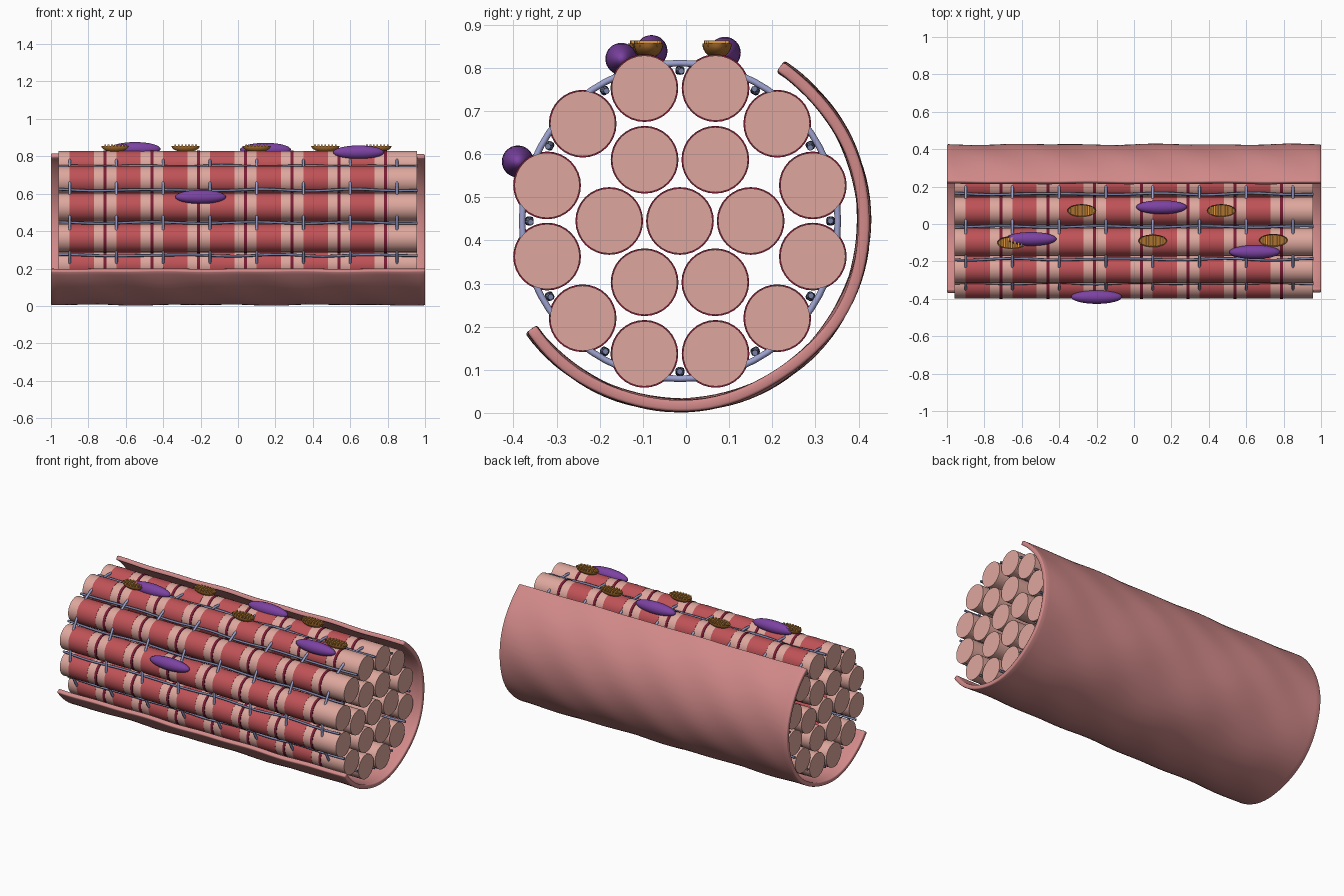
import bpy, bmesh, math, random
from mathutils import Vector, Matrix

if "Cube" in bpy.data.objects:
    bpy.data.objects.remove(bpy.data.objects["Cube"], do_unlink=True)

random.seed(4)
AXIS_Y, AXIS_Z = -0.014, 0.445


def material(name, rgb):
    m = bpy.data.materials.new(name)
    m.use_nodes = True
    m.diffuse_color = (*rgb, 1)
    bsdf = next(n for n in m.node_tree.nodes if n.type == "BSDF_PRINCIPLED")
    bsdf.inputs["Base Color"].default_value = (*rgb, 1)
    return m


pale_pink = material("pale pink", (0.73, 0.39, 0.34))
band_red = material("band red", (0.52, 0.085, 0.095))
maroon = material("maroon", (0.2, 0.012, 0.035))
sheath_pink = material("sheath pink", (0.64, 0.25, 0.25))
lavender = material("lavender", (0.34, 0.36, 0.62))
slate = material("slate blue", (0.19, 0.22, 0.38))
purple = material("purple", (0.2, 0.055, 0.36))
brown = material("orange brown", (0.42, 0.17, 0.03))
amber = material("amber", (0.72, 0.32, 0.06))


def polar(x, radius, angle):
    return Vector((x, AXIS_Y + radius * math.cos(angle), AXIS_Z + radius * math.sin(angle)))


def add_object(name, data, mats=(), location=(0, 0, 0)):
    ob = bpy.data.objects.new(name, data)
    for m in mats:
        data.materials.append(m)
    ob.location = location
    bpy.context.collection.objects.link(ob)
    return ob


def mesh_from(bm, name):
    bmesh.ops.recalc_face_normals(bm, faces=bm.faces)
    me = bpy.data.meshes.new(name)
    bm.to_mesh(me)
    bm.free()
    return me


def smooth(ob, degrees=35):
    bpy.ops.object.select_all(action="DESELECT")
    ob.select_set(True)
    bpy.context.view_layer.objects.active = ob
    bpy.ops.object.shade_smooth_by_angle(angle=math.radians(degrees))


# Striped fibre: a stepped cylinder along x with red bands and thin dark discs
PALE, RED, DARK = 0, 1, 2
steps, x = [], -0.96
for k in range(7):
    start = -0.9 + 0.25 * k
    for a, b, r, mat in ((start, start + 0.13, 0.0765, RED),
                         (start + 0.181, start + 0.197, 0.0785, DARK)):
        steps += [(x, a, 0.0755, PALE), (a, b, r, mat)]
        x = b
steps.append((x, 0.958, 0.0755, PALE))

SIDES = 32
bm = bmesh.new()
previous, previous_step = None, None
for step in steps:
    x0, x1, r, mat = step
    rings = []
    for px in (x0, x1):
        rings.append([bm.verts.new((px, r * math.cos(math.tau * i / SIDES),
                                    r * math.sin(math.tau * i / SIDES))) for i in range(SIDES)])
    pairs = [(rings[0], rings[1], mat)]
    if previous:
        pairs.append((previous, rings[0], max(mat, previous_step[3])))
    else:
        bm.faces.new(rings[0])
    for a, b, index in pairs:
        for i in range(SIDES):
            j = (i + 1) % SIDES
            bm.faces.new((a[i], a[j], b[j], b[i])).material_index = index
    previous, previous_step = rings[1], step
bm.faces.new(previous)
fibre_mesh = mesh_from(bm, "fibre")
for m in (pale_pink, band_red, maroon):
    fibre_mesh.materials.append(m)

# Bundle: one core fibre, six around it, twelve outside
for label, count, radius, offset in (("core", 1, 0, 0), ("inner", 6, 0.164, 0), ("outer", 12, 0.319, 15)):
    for k in range(count):
        place = polar(0, radius, math.radians(offset) + math.tau * k / count)
        fibre = add_object(f"{label}_fibre_{k + 1}", fibre_mesh, location=place)
smooth(fibre)

# Outer sheath: open wavy shell with thickness
ROWS, COLS = 60, 64
bm = bmesh.new()
grid = []
for i in range(ROWS + 1):
    px = -1 + 2 * i / ROWS
    row = []
    for j in range(COLS + 1):
        angle = math.radians(-144 + 201 * j / COLS)
        wave = 0.0022 * math.sin(9 * px + 4 * angle) + 0.0018 * math.sin(17 * px - 7 * angle)
        row.append(bm.verts.new(polar(px, 0.427 + wave, angle)))
    grid.append(row)
for i in range(ROWS):
    for j in range(COLS):
        bm.faces.new((grid[i][j], grid[i + 1][j], grid[i + 1][j + 1], grid[i][j + 1]))
sheath = add_object("outer_sheath", mesh_from(bm, "outer_sheath"), [sheath_pink])
solid = sheath.modifiers.new("thickness", "SOLIDIFY")
solid.thickness, solid.offset = 0.026, 0
bevel = sheath.modifiers.new("soft_rim", "BEVEL")
bevel.width, bevel.segments, bevel.limit_method = 0.006, 2, "ANGLE"
bevel.angle_limit = math.radians(50)
smooth(sheath, 50)


def tubes(name, paths, thickness, mat, cyclic):
    cu = bpy.data.curves.new(name, "CURVE")
    cu.dimensions = "3D"
    cu.bevel_depth, cu.bevel_resolution = thickness, 2
    cu.use_fill_caps = True
    for path in paths:
        spline = cu.splines.new("POLY")
        spline.points.add(len(path) - 1)
        for point, co in zip(spline.points, path):
            point.co = (*co, 1)
        spline.use_cyclic_u = cyclic
        spline.use_smooth = True
    return add_object(name, cu, [mat])


# Ring tubules around the bundle and wavy tubules in the grooves
tubes("ring_tubules", [[polar(-0.9 + 0.25 * k, 0.366, math.tau * i / 64) for i in range(64)]
                       for k in range(8)], 0.0075, lavender, True)
lines = []
for k in range(12):
    phase = random.uniform(0, math.tau)
    lines.append([polar(-0.96 + 1.92 * i / 60, 0.349 + 0.003 * math.sin(0.5 * i + phase),
                        math.tau * k / 12 + 0.011 * math.sin(0.37 * i + 2 * phase)) for i in range(61)])
tubes("groove_tubules", lines, 0.007, slate, False)

# Nuclei: long ellipsoids lying on the fibres
for k, place in enumerate([(-0.55, -0.08, 0.839), (0.147, 0.09, 0.835),
                           (0.645, -0.15, 0.821), (-0.2, -0.39, 0.583)]):
    bm = bmesh.new()
    bmesh.ops.create_uvsphere(bm, u_segments=32, v_segments=16, radius=1)
    bmesh.ops.scale(bm, vec=(0.136, 0.037, 0.037), verts=bm.verts)
    smooth(add_object(f"nucleus_{k + 1}", mesh_from(bm, "nucleus"), [purple], place), 60)

# Cut-open capsules: half ellipsoid, raised rim and cross ridges
A, B, DEPTH = 0.076, 0.034, 0.034
bm = bmesh.new()
bmesh.ops.create_uvsphere(bm, u_segments=32, v_segments=16, radius=1)
bmesh.ops.scale(bm, vec=(A, B, DEPTH), verts=bm.verts)
cut = bmesh.ops.bisect_plane(bm, geom=bm.verts[:] + bm.edges[:] + bm.faces[:], dist=1e-5,
                             plane_co=(0, 0, 0), plane_no=(0, 0, 1), clear_outer=True)
rim = [e for e in cut["geom_cut"] if isinstance(e, bmesh.types.BMEdge)]
lid = bmesh.ops.contextual_create(bm, geom=rim)["faces"]
bmesh.ops.recalc_face_normals(bm, faces=bm.faces)
bmesh.ops.inset_region(bm, faces=lid, thickness=0.005, depth=-0.006)
for f in bm.faces:
    f.material_index = 0
for k in range(7):
    px = (k - 3) * 0.0185
    half = 0.88 * B * math.sqrt(1 - (px / A) ** 2)
    ridge = bmesh.ops.create_cube(bm, size=1, matrix=Matrix.Translation((px, 0, 0.0005))
                                  @ Matrix.Diagonal((0.009, 2 * half, 0.015, 1)))
    for f in {f for v in ridge["verts"] for f in v.link_faces}:
        f.material_index = 1
capsule_mesh = mesh_from(bm, "capsule")
for m in (brown, amber):
    capsule_mesh.materials.append(m)
for k, (px, py) in enumerate([(-0.28, 0.072), (0.467, 0.072), (0.1, -0.09),
                              (0.745, -0.087), (-0.655, -0.1)]):
    capsule = add_object(f"capsule_{k + 1}", capsule_mesh, location=(px, py, 0.856))
smooth(capsule)
